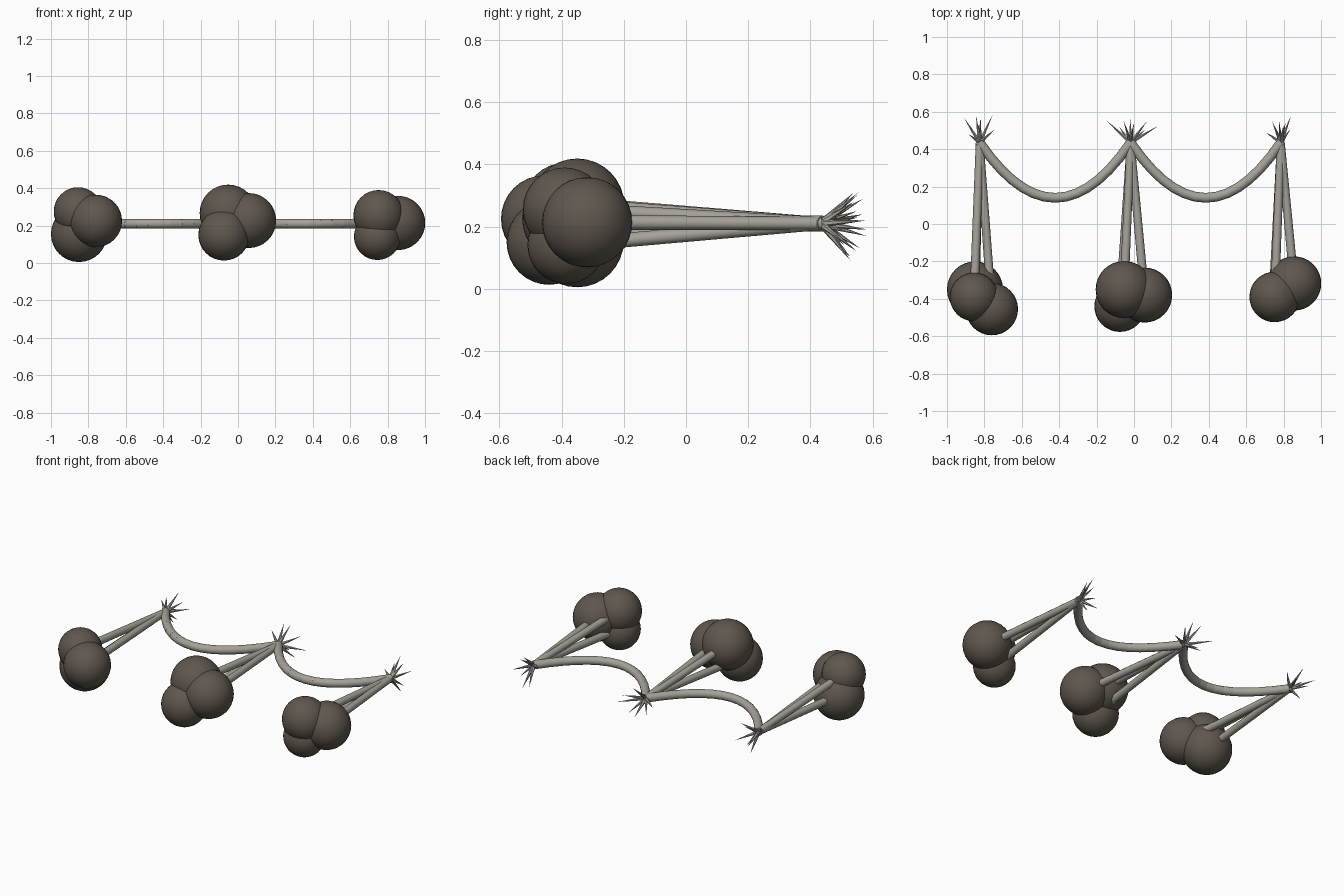
import bpy
from mathutils import Vector

if "Cube" in bpy.data.objects:
    bpy.data.objects.remove(bpy.data.objects["Cube"])


def material(name, rgb):
    m = bpy.data.materials.new(name)
    m.diffuse_color = (*rgb, 1)
    m.use_nodes = True
    m.node_tree.nodes["Principled BSDF"].inputs["Base Color"].default_value = m.diffuse_color
    return m


STEM = material("pale_stem", (0.38, 0.36, 0.32))
FRUIT = material("dark_fruit", (0.115, 0.095, 0.077))


def finish(ob, name, mat):
    ob.name = name
    ob.data.materials.append(mat)
    bpy.ops.object.shade_smooth_by_angle()
    return ob


def ball(name, centre, r):
    bpy.ops.mesh.primitive_uv_sphere_add(segments=32, ring_count=16, radius=r, location=centre)
    return finish(bpy.context.object, name, FRUIT)


def rod(name, a, b, r1, r2, sides=12):
    a, b = Vector(a), Vector(b)
    d = b - a
    bpy.ops.mesh.primitive_cone_add(vertices=sides, radius1=r1, radius2=r2, depth=d.length,
                                    location=(a + b) / 2,
                                    rotation=d.to_track_quat('Z', 'Y').to_euler())
    return finish(bpy.context.object, name, STEM)


Z = 0.21
KNOTS = [Vector((x, 0.435, Z)) for x in (-0.825, -0.018, 0.785)]

# three fruits per cluster: x, y, z, radius
CLUSTERS = [
    [(-0.855, -0.39, 0.275, 0.13), (-0.85, -0.35, 0.155, 0.15), (-0.76, -0.455, 0.225, 0.14)],
    [(-0.053, -0.35, 0.267, 0.152), (-0.075, -0.44, 0.15, 0.137), (0.057, -0.38, 0.227, 0.147)],
    [(0.752, -0.39, 0.255, 0.135), (0.745, -0.385, 0.141, 0.125), (0.856, -0.318, 0.214, 0.145)],
]

# spike tips per tuft: x, y, height offset from the knot
TUFTS = [
    [(-0.91, 0.57, 0.03), (-0.845, 0.58, -0.04), (-0.82, 0.57, 0.08), (-0.755, 0.585, -0.02),
     (-0.885, 0.48, 0.05), (-0.745, 0.505, 0.06), (-0.83, 0.53, -0.11), (-0.79, 0.51, -0.07)],
    [(-0.15, 0.555, 0.02), (-0.055, 0.55, 0.09), (-0.02, 0.56, -0.08), (0.07, 0.55, 0.04),
     (0.13, 0.525, -0.03), (0.06, 0.505, -0.09), (-0.08, 0.52, -0.06), (0.0, 0.54, 0.10)],
    [(0.705, 0.49, 0.02), (0.738, 0.55, -0.09), (0.775, 0.555, 0.10), (0.84, 0.58, 0.01),
     (0.835, 0.505, -0.06), (0.75, 0.53, 0.06), (0.80, 0.53, -0.12), (0.81, 0.54, 0.07)],
]

for i, (knot, fruits, tips) in enumerate(zip(KNOTS, CLUSTERS, TUFTS), 1):
    # fruits and their stalks
    for j, (x, y, z, r) in enumerate(fruits, 1):
        ball(f"fruit_{i}_{j}", (x, y, z), r)
        rod(f"stalk_{i}_{j}", knot, (x, y, z), 0.021, 0.024)
    # spiky tuft behind the knot
    for j, (x, y, dz) in enumerate(tips, 1):
        rod(f"spike_{i}_{j}", knot, (x, y, Z + dz), 0.013, 0.0, 6)

# jointed hanging garlands between neighbouring knots
N = 14
for g, (a, b) in enumerate(zip(KNOTS, KNOTS[1:]), 1):
    pts = []
    for k in range(N + 1):
        t = k / N
        p = a.lerp(b, t)
        p.y -= 0.295 * (1 - (2 * t - 1) ** 2)
        pts.append(p)
    for k, (p, q) in enumerate(zip(pts, pts[1:]), 1):
        over = (q - p).normalized() * 0.004
        rod(f"garland_{g}_segment_{k}", p - over, q + over, 0.026, 0.026, 16)
